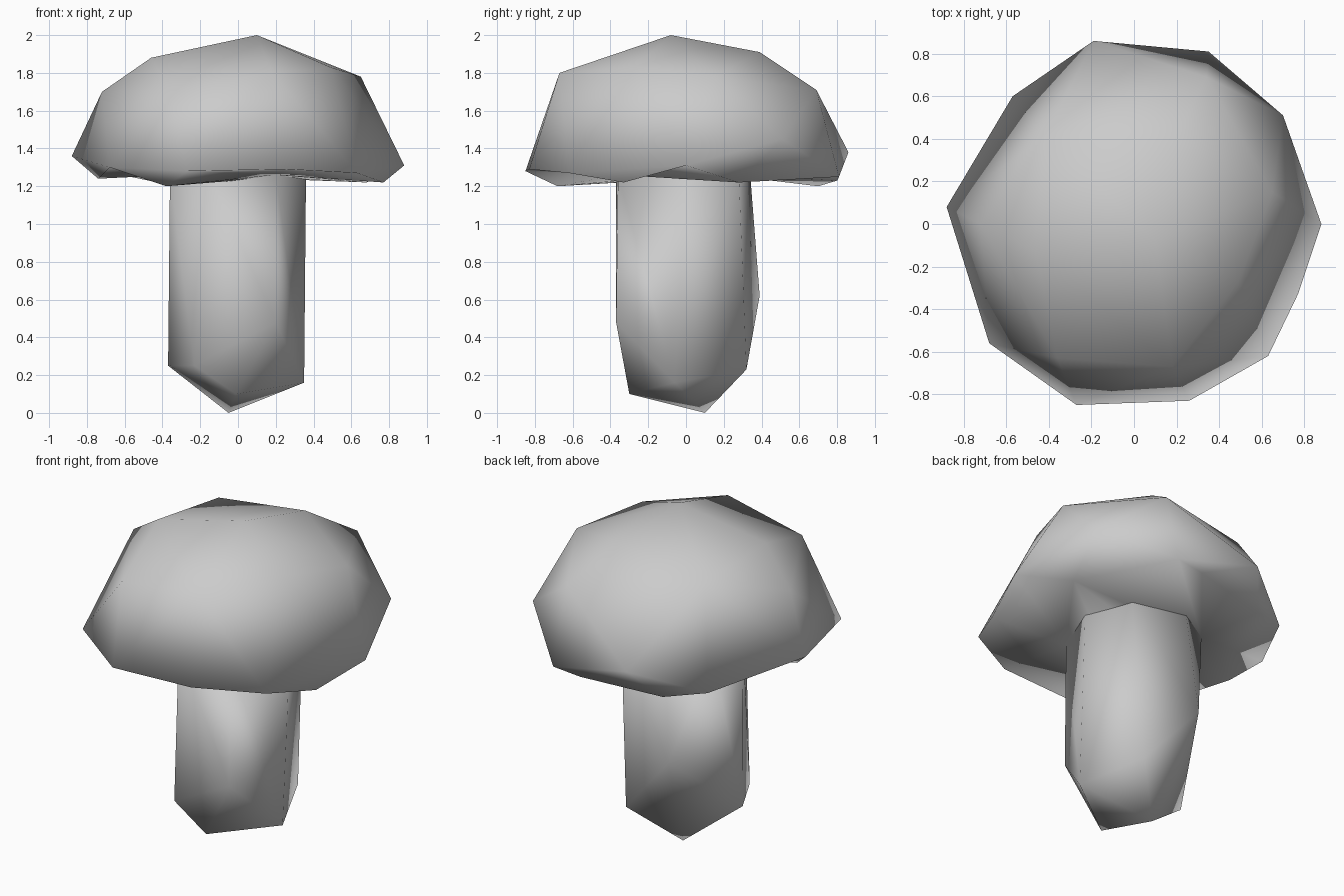
import bpy
import bmesh

default_cube = bpy.data.objects.get("Cube")
if default_cube:
    bpy.data.objects.remove(default_cube, do_unlink=True)

# One plain grey for the whole mushroom
grey = bpy.data.materials.new("plain grey")
grey.use_nodes = True
colour = (0.6, 0.6, 0.6, 1)
grey.diffuse_color = colour
shader = next(node for node in grey.node_tree.nodes if node.type == "BSDF_PRINCIPLED")
shader.inputs["Base Color"].default_value = colour


def open_hull(bm, points, is_open):
    """Wrap a faceted skin around corner points, then remove the faces to open."""
    corners = [bm.verts.new(point) for point in points]
    result = bmesh.ops.convex_hull(bm, input=corners)
    unused = [g for g in result["geom_interior"] if isinstance(g, bmesh.types.BMVert)]
    bmesh.ops.delete(bm, geom=unused, context="VERTS")
    skin = {face for vert in corners if vert.is_valid for face in vert.link_faces}
    for face in skin:
        face.normal_update()
    opening = [face for face in skin if is_open(face.normal)]
    bmesh.ops.delete(bm, geom=opening, context="FACES")


mushroom = bmesh.new()

# Cap: crown, shoulder, widest rim and lower lip, open underneath
crown = [(.1, -.08, 2), (-.46, -.13, 1.88), (.19, .39, 1.91), (-.42, .41, 1.82)]
shoulder = [
    (-.72, 0, 1.7), (-.36, -.63, 1.71), (.18, -.67, 1.8), (.49, -.27, 1.83),
    (.65, .15, 1.78), (.34, .69, 1.71),
]
rim = [
    (-.88, .08, 1.36), (-.57, .6, 1.25), (-.19, .86, 1.38), (.35, .81, 1.25),
    (.7, .51, 1.45), (.88, 0, 1.31), (.77, -.33, 1.22), (.63, -.62, 1.27),
    (.26, -.83, 1.29), (-.27, -.85, 1.28), (-.68, -.56, 1.3),
]
lip = [(-.38, -.68, 1.2), (-.74, -.04, 1.24), (-.33, .7, 1.2), (.17, .8, 1.23),
       (.68, .28, 1.22)]
open_hull(mushroom, crown + shoulder + rim + lip, lambda normal: normal.z < -0.75)

# Stem: uneven column with a knobbly foot and an off-centre tip, open on top
collar = [
    (x, y, 1.26) for x, y in
    [(.36, 0), (.25, .28), (-.1, .34), (-.33, .2), (-.36, -.05), (-.15, -.37), (.2, -.36)]
]
bulge = [(.2, -.37, .48), (-.15, .39, .62)]
foot = [
    (-.37, -.03, .25), (-.23, -.3, .25), (-.01, -.3, .1),
    (.35, -.06, .16), (.19, .32, .23), (-.05, .1, 0),
]
open_hull(mushroom, collar + bulge + foot, lambda normal: normal.z > 0.99)

# Underside: folded gills that join the cap to the stem
openings = [edge for edge in mushroom.edges if edge.is_boundary]
bmesh.ops.bridge_loops(mushroom, edges=openings)
bmesh.ops.triangulate(mushroom, faces=mushroom.faces)

# Smooth shaded object with outward normals
bmesh.ops.recalc_face_normals(mushroom, faces=mushroom.faces)
for face in mushroom.faces:
    face.smooth = True
mesh = bpy.data.meshes.new("mushroom")
mushroom.to_mesh(mesh)
mushroom.free()
mesh.materials.append(grey)
bpy.context.collection.objects.link(bpy.data.objects.new("mushroom", mesh))
